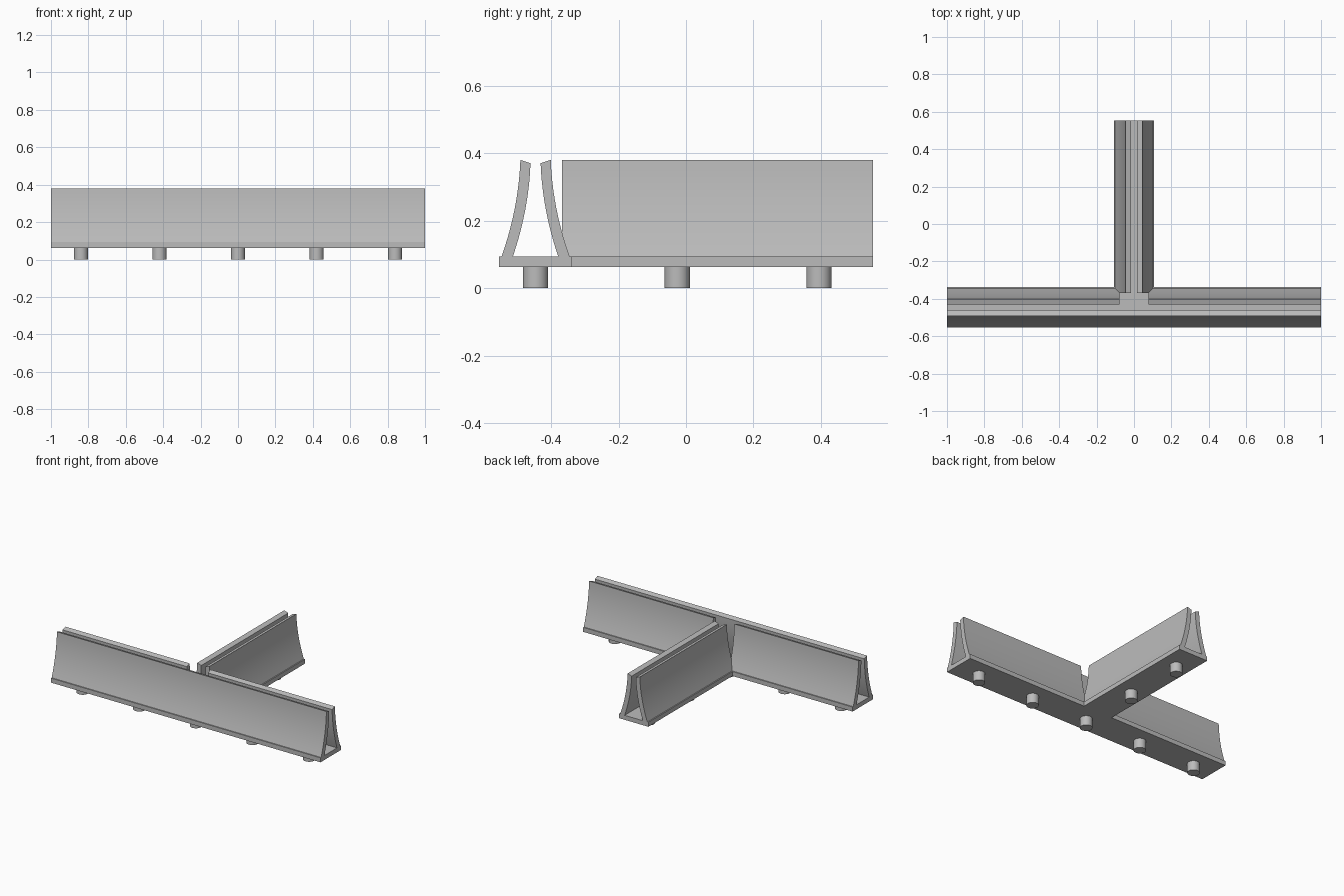
import bpy, bmesh, math
from mathutils import Vector

if "Cube" in bpy.data.objects:
    bpy.data.objects.remove(bpy.data.objects["Cube"])

grey = bpy.data.materials.new("grey plastic")
grey.diffuse_color = (0.5, 0.5, 0.5, 1)
grey.use_nodes = True
grey.node_tree.nodes["Principled BSDF"].inputs["Base Color"].default_value = grey.diffuse_color

CY = -0.446           # centre line of the long run
HALF = 0.108          # half width of the base strip
Z0, Z1, TOP = 0.063, 0.093, 0.38
END = 0.554           # far end of the branch


def prism(name, pts, offset, smooth=False):
    """Closed solid from a loop of 3D points swept along an offset."""
    bm = bmesh.new()
    face = bm.faces.new([bm.verts.new(p) for p in pts])
    ext = bmesh.ops.extrude_face_region(bm, geom=[face])
    verts = [g for g in ext["geom"] if isinstance(g, bmesh.types.BMVert)]
    bmesh.ops.translate(bm, verts=verts, vec=Vector(offset))
    bmesh.ops.recalc_face_normals(bm, faces=bm.faces[:])
    mesh = bpy.data.meshes.new(name)
    bm.to_mesh(mesh)
    bm.free()
    mesh.materials.append(grey)
    ob = bpy.data.objects.new(name, mesh)
    bpy.context.collection.objects.link(ob)
    if smooth:
        bpy.ops.object.select_all(action='DESELECT')
        bpy.context.view_layer.objects.active = ob
        ob.select_set(True)
        bpy.ops.object.shade_smooth_by_angle(angle=math.radians(30))
    return ob


def wall_profile(n=10):
    """Curved wall section as (distance from centre line, height)."""
    def side(top_d, top_z, bottom_z):
        h = top_z - bottom_z
        us = [h * i / n for i in range(n + 1)]
        return [(top_d + 0.037 * u + 0.55 * u * u, top_z - u) for u in us]
    outer = side(0.045, TOP, Z1)
    inner = side(0.015, 0.37, Z1)
    return outer + inner[::-1]


# T-shaped base plate
outline = [(-1, CY - HALF), (1, CY - HALF), (1, CY + HALF), (HALF, CY + HALF),
           (HALF, END), (-HALF, END), (-HALF, CY + HALF), (-1, CY + HALF)]
prism("base_plate", [(x, y, Z0) for x, y in outline], (0, 0, Z1 - Z0))

# Long front wall, and the rear wall split around the junction
prof = wall_profile()
GAP = 0.078
prism("front_wall", [(-1, CY - d, z) for d, z in prof], (2, 0, 0), True)
for s, tag in ((-1, "left"), (1, "right")):
    prism("rear_wall_" + tag, [(s, CY + d, z) for d, z in prof],
          (-s * (1 - GAP), 0, 0), True)
    # Branch walls
    prism("branch_wall_" + tag, [(s * d, CY + GAP, z) for d, z in prof],
          (0, END - CY - GAP, 0), True)

# Round pegs underneath
spots = [(i * 0.42, CY) for i in range(-2, 3)] + [(0, CY + 0.42), (0, CY + 0.84)]
for i, (px, py) in enumerate(spots):
    ring = [(px + 0.0375 * math.cos(k * math.tau / 32),
             py + 0.0375 * math.sin(k * math.tau / 32), 0) for k in range(32)]
    prism(f"peg_{i + 1}", ring, (0, 0, Z0), True)
